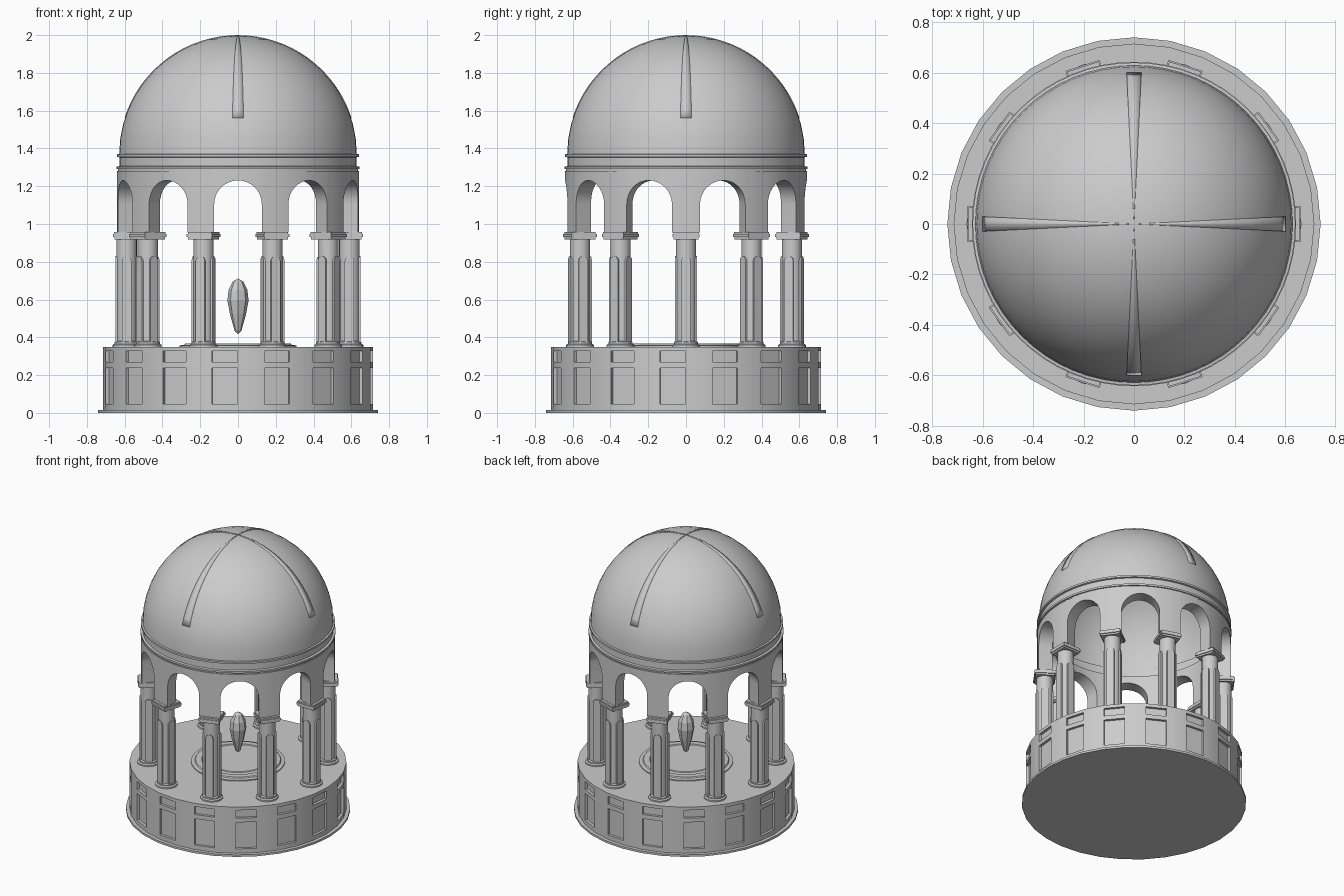
import bpy, bmesh
from math import sin, cos, asin, pi, radians, sqrt
from mathutils import Matrix, Vector

if "Cube" in bpy.data.objects:
    bpy.data.objects.remove(bpy.data.objects["Cube"])


def finish(name, bm, smooth=True):
    bmesh.ops.remove_doubles(bm, verts=bm.verts, dist=1e-5)
    bmesh.ops.recalc_face_normals(bm, faces=bm.faces)
    me = bpy.data.meshes.new(name)
    bm.to_mesh(me)
    bm.free()
    ob = bpy.data.objects.new(name, me)
    bpy.context.collection.objects.link(ob)
    if smooth:
        bpy.ops.object.select_all(action='DESELECT')
        ob.select_set(True)
        bpy.context.view_layer.objects.active = ob
        bpy.ops.object.shade_smooth_by_angle(angle=radians(30))
    return ob


def lathe(bm, profile, segs, closed=False):
    """Revolve (r, z) points round the z axis; returns faces[segment][band]."""
    rings = [[bm.verts.new((r * cos(2 * pi * i / segs), r * sin(2 * pi * i / segs), z))
              for r, z in profile] for i in range(segs)]
    n, out = len(profile), []
    for i in range(segs):
        a, b, row = rings[i], rings[(i + 1) % segs], []
        for j in range(n if closed else n - 1):
            k = (j + 1) % n
            if profile[j][0] == 0:
                vs = (a[j], b[k], a[k])
            elif profile[k][0] == 0:
                vs = (a[j], b[j], a[k])
            else:
                vs = (a[j], b[j], b[k], a[k])
            row.append(bm.faces.new(vs))
        out.append(row)
    return out


def box(bm, half, z0, z1):
    m = Matrix.Translation((0, 0, (z0 + z1) / 2)) @ Matrix.Diagonal((2 * half, 2 * half, z1 - z0, 1))
    bmesh.ops.create_cube(bm, size=1, matrix=m)


# Drum base: 32 sides, every other side has two sunken panels
bm = bmesh.new()
faces = lathe(bm, [(0, 0), (0.74, 0), (0.74, 0.015), (0.715, 0.015), (0.715, 0.045), (0.715, 0.24),
                   (0.715, 0.268), (0.715, 0.328), (0.715, 0.35), (0, 0.35)], 32)
panels = [faces[i][j] for i in range(1, 32, 2) for j in (4, 6)]
bmesh.ops.recalc_face_normals(bm, faces=bm.faces)
bmesh.ops.inset_individual(bm, faces=panels, thickness=0.002, depth=0)
for f in bmesh.ops.extrude_discrete_faces(bm, faces=panels)["faces"]:
    c = f.calc_center_median()
    bmesh.ops.translate(bm, verts=f.verts, vec=Vector((c.x, c.y, 0)).normalized() * -0.018)
finish("drum_base", bm)

# Low round dais in the middle
bm = bmesh.new()
lathe(bm, [(0.31, 0.345), (0.31, 0.357), (0.285, 0.36), (0.28, 0.367), (0.24, 0.367),
           (0.235, 0.362), (0.2, 0.362), (0.195, 0.366), (0, 0.366)], 32)
finish("center_dais", bm)

# Floating faceted crystal
bm = bmesh.new()
lathe(bm, [(0, 0.415), (0.018, 0.435), (0.042, 0.52), (0.056, 0.595), (0.05, 0.65), (0.028, 0.695), (0, 0.712)], 8)
finish("floating_crystal", bm, smooth=False)

# Column: round shaft, foot rings, arched strips and square capital
bm = bmesh.new()
lathe(bm, [(0, 0.345), (0.074, 0.345), (0.074, 0.36), (0.064, 0.366), (0.064, 0.374), (0.054, 0.38),
           (0.054, 0.925), (0, 0.925)], 24)
box(bm, 0.065, 0.918, 0.93)
box(bm, 0.071, 0.93, 0.946)
box(bm, 0.066, 0.946, 0.957)
arch = [(-0.025, 0.376), (0.025, 0.376)] + [
    (0.025 * cos(pi * i / 8), 0.805 + 0.025 * sin(pi * i / 8)) for i in range(9)]
for q in range(4):
    m = Matrix.Rotation(q * pi / 2, 3, 'Z')
    rings = [[bm.verts.new(m @ Vector((x, y, z))) for y, z in arch] for x in (0.045, 0.058)]
    bm.faces.new(rings[1])
    for i in range(len(arch)):
        j = (i + 1) % len(arch)
        bm.faces.new((rings[0][i], rings[0][j], rings[1][j], rings[1][i]))
first = finish("column", bm)
for k in range(10):
    ob = first if k == 0 else first.copy()
    if k:
        bpy.context.collection.objects.link(ob)
    ob.location = (0.59 * cos(k * pi / 5), 0.59 * sin(k * pi / 5), 0)
    ob.rotation_euler.z = k * pi / 5

# Arcade wall: ten bays, each with a straight-sided round arch
bm = bmesh.new()
R_OUT, R_IN, HALF, FOOT, SPRING, TOP = 0.64, 0.545, 0.126, 0.955, 1.105, 1.28
edge = [(-HALF, FOOT)] + [(-HALF * cos(pi * i / 16), SPRING + HALF * sin(pi * i / 16))
                          for i in range(17)] + [(HALF, FOOT)]


def slice_at(angle_out, angle_in, z):
    return [bm.verts.new((r * cos(a), r * sin(a), h)) for r, a, h in
            ((R_OUT, angle_out, z), (R_OUT, angle_out, TOP), (R_IN, angle_in, TOP), (R_IN, angle_in, z))]


cuts = []
for k in range(10):
    mid = (k + 0.5) * pi / 5
    for x, z in edge:
        cuts.append(slice_at(mid + asin(x / R_OUT), mid + asin(x / R_IN), z))
    nxt = mid + pi / 5
    for t in (0.25, 0.5, 0.75):
        ends = [(1 - t) * (mid + asin(HALF / r)) + t * (nxt - asin(HALF / r)) for r in (R_OUT, R_IN)]
        cuts.append(slice_at(*ends, FOOT))
for i, a in enumerate(cuts):
    b = cuts[(i + 1) % len(cuts)]
    jamb = abs((a[0].co - b[0].co).xy.length) < 1e-4
    for j in ((3,) if jamb else range(4)):
        k = (j + 1) % 4
        bm.faces.new((a[j], b[j], b[k], a[k]))
finish("arcade_wall", bm)

# Cornice mouldings under the dome
bm = bmesh.new()
lathe(bm, [(0.6, 1.275), (0.634, 1.275), (0.634, 1.29), (0.643, 1.29), (0.643, 1.303), (0.628, 1.306),
           (0.628, 1.353), (0.64, 1.356), (0.64, 1.369), (0.625, 1.372), (0.605, 1.372)], 64, closed=True)
finish("cornice", bm)

# Hollow dome
bm = bmesh.new()
Z0, steps = 1.368, 12
lat = [i * pi / 2 / steps for i in range(steps)]
outer = [(0.629 * cos(a), Z0 + 0.629 * sin(a)) for a in lat] + [(0, Z0 + 0.629)]
inner = [(0.614 * cos(a), Z0 + 0.614 * sin(a)) for a in lat] + [(0, Z0 + 0.614)]
lathe(bm, inner[::-1] + outer, 64)
finish("dome", bm)

# Four tapering ribs meeting at the top of the dome
for q in range(4):
    bm = bmesh.new()
    prev = None
    for i in range(17):
        a = radians(18 + 72 * i / 16)
        r, z = 0.632 * cos(a), Z0 + 0.632 * sin(a)
        w = radians(2.8)
        cur = [bm.verts.new((r * cos(q * pi / 2 + s * w), r * sin(q * pi / 2 + s * w), z)) for s in (-1, 1)]
        if prev:
            bm.faces.new((prev[0], prev[1], cur[1], cur[0]))
        prev = cur
    rib = finish("dome_rib", bm)
    mod = rib.modifiers.new("thickness", 'SOLIDIFY')
    mod.thickness = 0.01
    mod.offset = -1
